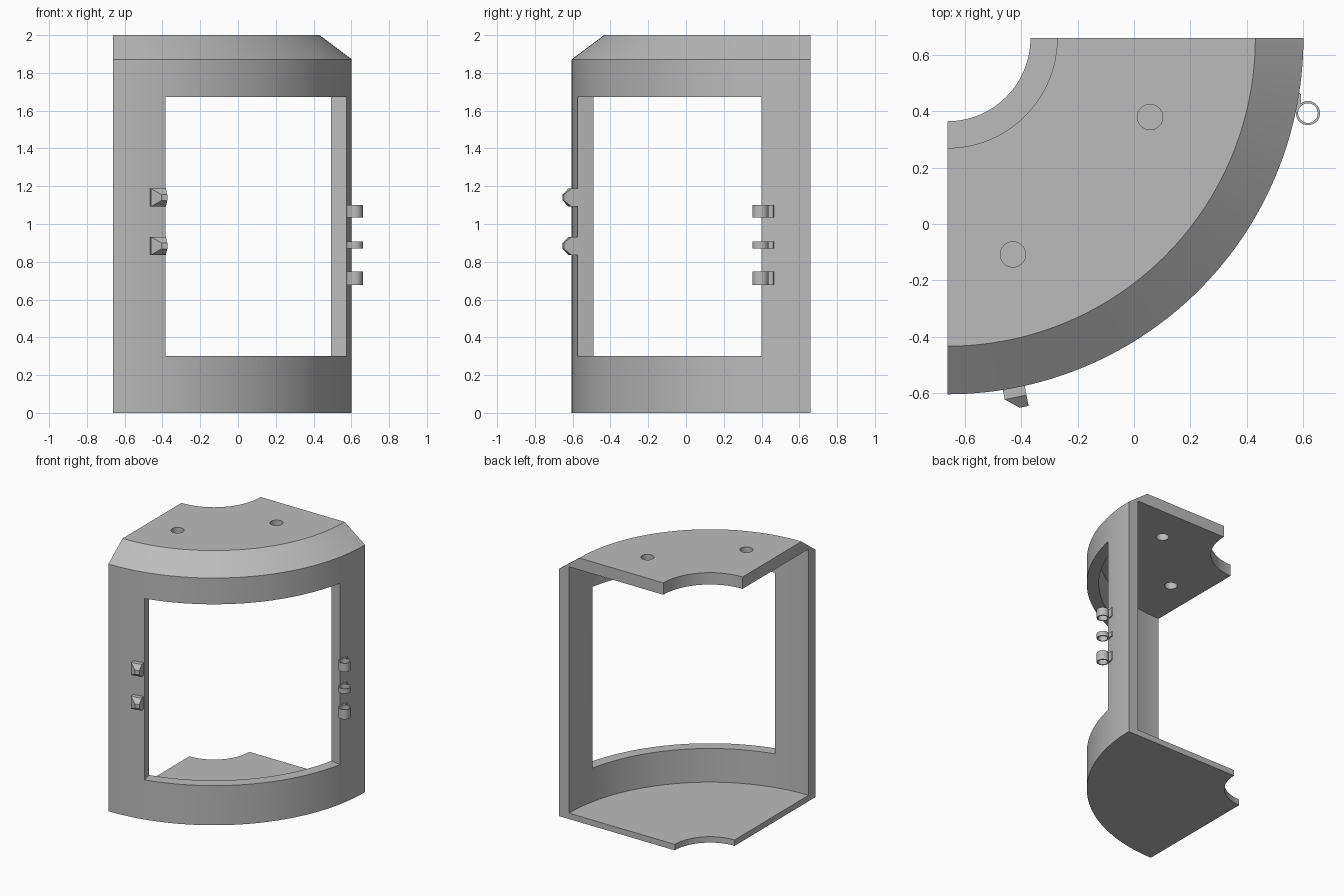
import bpy, bmesh, math
from mathutils import Matrix, Vector

cube = bpy.data.objects.get("Cube")
if cube:
    bpy.data.objects.remove(cube, do_unlink=True)

grey = bpy.data.materials.new("grey plastic")
grey.use_nodes = True
GREY = (0.5, 0.5, 0.5, 1)
grey.diffuse_color = GREY
grey.node_tree.nodes["Principled BSDF"].inputs["Base Color"].default_value = GREY

AXIS = Vector((-0.663, 0.66, 0))   # axis of the quarter cylinder
R_OUT, R_IN = 1.265, 1.18


def finish(name, bm):
    bmesh.ops.remove_doubles(bm, verts=bm.verts, dist=1e-5)
    bmesh.ops.recalc_face_normals(bm, faces=bm.faces)
    mesh = bpy.data.meshes.new(name)
    bm.to_mesh(mesh)
    bm.free()
    mesh.materials.append(grey)
    ob = bpy.data.objects.new(name, mesh)
    bpy.context.collection.objects.link(ob)
    return ob


def activate(ob):
    bpy.ops.object.select_all(action='DESELECT')
    ob.select_set(True)
    bpy.context.view_layer.objects.active = ob


def smooth(ob):
    activate(ob)
    bpy.ops.object.shade_smooth_by_angle(angle=math.radians(25))


def revolve(name, profile, center, start, end, steps):
    """Sweep a closed (radius, z) profile about a vertical axis, in degrees."""
    bm = bmesh.new()
    rows = []
    for i in range(steps + 1):
        a = math.radians(start + (end - start) * i / steps)
        rows.append([bm.verts.new((center[0] + r * math.cos(a),
                                   center[1] + r * math.sin(a), z)) for r, z in profile])
    n = len(profile)
    for a, b in zip(rows, rows[1:]):
        for j in range(n):
            k = (j + 1) % n
            bm.faces.new((a[j], a[k], b[k], b[j]))
    if end - start < 360:
        bm.faces.new(rows[0])
        bm.faces.new(rows[-1])
    return finish(name, bm)


def box_profile(r0, r1, z0, z1):
    return [(r0, z0), (r1, z0), (r1, z1), (r0, z1)]


def cut(ob, cutter):
    mod = ob.modifiers.new("cut", 'BOOLEAN')
    mod.operation = 'DIFFERENCE'
    mod.solver = 'EXACT'
    mod.object = cutter
    activate(ob)
    bpy.ops.object.modifier_apply(modifier=mod.name)
    bpy.data.objects.remove(cutter, do_unlink=True)


# Curved shell with floor, bevelled roof and cut-back inner corners
shell = revolve("curved_shell", [
    (0.39, 2.0), (1.094, 2.0), (R_OUT, 1.872), (R_OUT, 0), (0.295, 0),
    (0.295, 0.045), (R_IN, 0.045), (R_IN, 1.91), (0.39, 1.91)], AXIS, -90, 0, 60)

# Window opening
cut(shell, revolve("window_cutter", box_profile(1.0, 1.5, 0.3, 1.673),
                   AXIS, -77.2, -11.9, 40))

# Two round roof holes
for x, y in ((0.057, 0.38), (-0.43, -0.108)):
    bm = bmesh.new()
    bmesh.ops.create_cone(bm, cap_ends=True, segments=32, radius1=0.045, radius2=0.045,
                          depth=0.4, matrix=Matrix.Translation((x, y, 1.95)))
    cut(shell, finish("hole_cutter", bm))
smooth(shell)

# Hinge knuckles: a ring and a small tab tying it to the wall
HINGE = (0.618, 0.394)
TAB = [(0.570, 0.400), (0.585, 0.467), (0.594, 0.460), (0.592, 0.425), (0.580, 0.400)]
for name, z0, z1 in (("lower", 0.676, 0.749), ("middle", 0.87, 0.907), ("upper", 1.035, 1.1)):
    smooth(revolve(name + "_hinge_ring", box_profile(0.035, 0.043, z0, z1), HINGE, 0, 360, 32))
    bm = bmesh.new()
    face = bm.faces.new([bm.verts.new((x, y, z0)) for x, y in TAB])
    ext = bmesh.ops.extrude_face_region(bm, geom=[face])
    bmesh.ops.translate(bm, vec=(0, 0, z1 - z0),
                        verts=[v for v in ext["geom"] if isinstance(v, bmesh.types.BMVert)])
    finish(name + "_hinge_tab", bm)

# Latch catches: a block tapering outward on three sides
turn = Matrix.Rotation(math.radians(11.1), 4, 'Z')
for name, z in (("lower", 0.884), ("upper", 1.14)):
    bm = bmesh.new()
    loops = []
    for left, out, half in ((-0.047, -0.01, 0.047), (-0.047, 0.035, 0.047), (0.0, 0.074, 0.016)):
        loops.append([bm.verts.new((t, -out, h)) for t, h in
                      ((left, -half), (0.032, -half), (0.032, half), (left, half))])
    for a, b in zip(loops, loops[1:]):
        for j in range(4):
            k = (j + 1) % 4
            bm.faces.new((a[j], a[k], b[k], b[j]))
    bm.faces.new(loops[0])
    bm.faces.new(loops[-1])
    bm.transform(Matrix.Translation((-0.42, -0.58, z)) @ turn)
    finish(name + "_latch_catch", bm)
